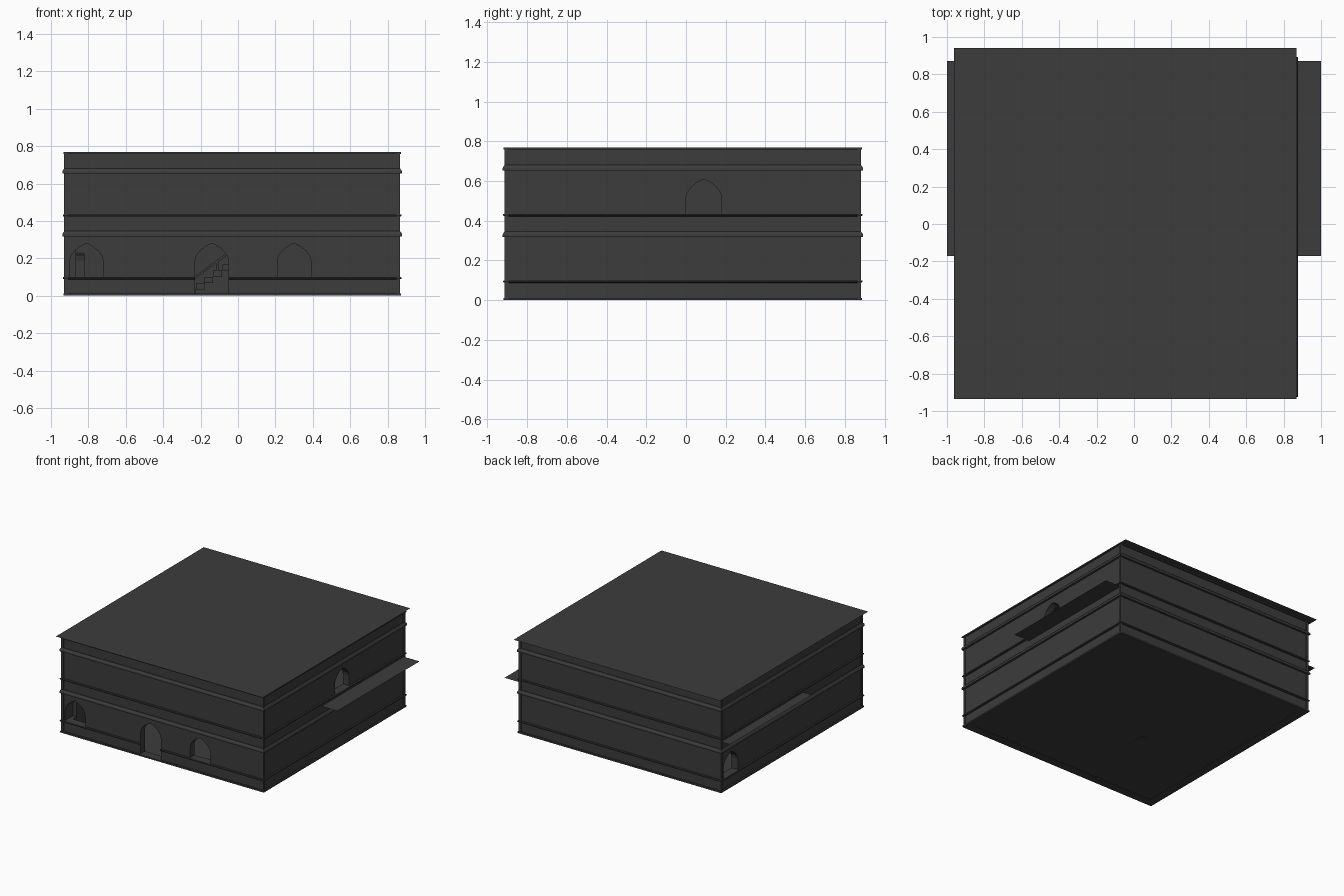
import bpy, bmesh
from mathutils import Vector

if "Cube" in bpy.data.objects:
    bpy.data.objects.remove(bpy.data.objects["Cube"])

X0, X1, Y0, Y1 = -0.922, 0.860, -0.907, 0.875   # outer wall faces
TOP, THICK, FLOOR2 = 0.768, 0.055, 0.403

stone = bpy.data.materials.new("dark_stone")
stone.diffuse_color = (0.045, 0.045, 0.045, 1)
stone.use_nodes = True
stone.node_tree.nodes["Principled BSDF"].inputs["Base Color"].default_value = stone.diffuse_color


def finish(name, bm):
    bmesh.ops.recalc_face_normals(bm, faces=bm.faces)
    me = bpy.data.meshes.new(name)
    bm.to_mesh(me)
    bm.free()
    ob = bpy.data.objects.new(name, me)
    ob.data.materials.append(stone)
    bpy.context.collection.objects.link(ob)
    return ob


def add_box(bm, a, b):
    a, b = Vector(a), Vector(b)
    for v in bmesh.ops.create_cube(bm, size=1)["verts"]:
        v.co = Vector([(a[i] + b[i]) / 2 + v.co[i] * (b[i] - a[i]) for i in range(3)])


def add_ring(bm, profile):
    """Sweep a closed (outset, z) profile around the building plan."""
    loops = [[bm.verts.new((x, y, z)) for x, y in
              ((X0 - o, Y0 - o), (X1 + o, Y0 - o), (X1 + o, Y1 + o), (X0 - o, Y1 + o))]
             for o, z in profile]
    for i, a in enumerate(loops):
        b = loops[(i + 1) % len(loops)]
        for j in range(4):
            k = (j + 1) % 4
            bm.faces.new((a[j], a[k], b[k], b[j]))


def add_prism(bm, outline, vec):
    f = bm.faces.new([bm.verts.new(p) for p in outline])
    r = bmesh.ops.extrude_face_region(bm, geom=[f], use_keep_orig=True)
    bmesh.ops.translate(bm, vec=vec, verts=[v for v in r["geom"] if isinstance(v, bmesh.types.BMVert)])


def sheet(name, x0, x1, y0, y1, z):
    bm = bmesh.new()
    bm.faces.new([bm.verts.new(p) for p in ((x0, y0, z), (x1, y0, z), (x1, y1, z), (x0, y1, z))])
    return finish(name, bm)


def arch(sill, base):
    """Pointed arch outline as (across, height) pairs."""
    half = [(0.09, sill), (0.09, base + 0.085), (0.083, base + 0.112),
            (0.065, base + 0.138), (0.038, base + 0.160), (0.014, base + 0.174)]
    return half + [(0, base + 0.18)] + [(-x, z) for x, z in reversed(half)]


# cutter for the arched openings
bm = bmesh.new()
for cx, sill in ((-0.81, 0.10), (-0.14, 0.012), (0.30, 0.10)):
    add_prism(bm, [(cx + u, Y0 - 0.05, z) for u, z in arch(sill, 0.10)], (0, 0.15, 0))
add_prism(bm, [(X0 - 0.05, 0.75 + u, z) for u, z in arch(0.10, 0.10)], (0.15, 0, 0))
add_prism(bm, [(X1 - 0.10, 0.09 + u, z) for u, z in arch(0.435, 0.43)], (0.15, 0, 0))
cutter = finish("opening_cutter", bm)
cutter.hide_render = True
cutter.display_type = 'WIRE'


def cut(ob):
    m = ob.modifiers.new("openings", 'BOOLEAN')
    m.operation, m.solver, m.object = 'DIFFERENCE', 'EXACT', cutter


# outer walls
bm = bmesh.new()
add_ring(bm, [(0, 0), (0, TOP), (-THICK, TOP), (-THICK, 0)])
cut(finish("outer_walls", bm))

# sill mouldings, one per storey
for name, z in (("lower_sill_band", 0.095), ("upper_sill_band", 0.43)):
    bm = bmesh.new()
    add_ring(bm, [(-0.004, z - 0.008), (0.012, z - 0.006), (0.015, z), (0.012, z + 0.005), (-0.004, z + 0.005)])
    ob = finish(name, bm)
    if z < 0.2:
        cut(ob)

# cornices, base strip and roof edge strip
for name, z in (("lower_cornice", 0.318), ("upper_cornice", 0.653)):
    bm = bmesh.new()
    add_ring(bm, [(-0.004, z), (0.017, z), (0.017, z + 0.012), (0.011, z + 0.022), (0.006, z + 0.028), (-0.004, z + 0.028)])
    finish(name, bm)
for name, z0, z1 in (("base_strip", 0, 0.012), ("roof_edge_strip", TOP - 0.010, TOP)):
    bm = bmesh.new()
    add_ring(bm, [(-0.004, z0), (0.012, z0), (0.012, z1), (-0.004, z1)])
    finish(name, bm)

# corner posts
bm = bmesh.new()
for x, sx in ((X0, 1), (X1, -1)):
    for y, sy in ((Y0, 1), (Y1, -1)):
        xs = sorted((x - sx * 0.007, x + sx * 0.012))
        ys = sorted((y - sy * 0.007, y + sy * 0.012))
        add_box(bm, (xs[0], ys[0], 0), (xs[1], ys[1], TOP - 0.002))
finish("corner_posts", bm)

# thin floor and roof sheets
sheet("ground_floor", X0, X1, Y0, Y1, 0.003)
sheet("upper_floor", -1.0, 1.0, -0.17, 0.872, FLOOR2)
sheet("roof", -0.962, 0.870, -0.935, 0.94, TOP)

# inner partition of the upper storey
bm = bmesh.new()
add_box(bm, (-0.345, Y0 + THICK, FLOOR2), (-0.335, -0.14, TOP))
finish("inner_partition", bm)

# staircase behind the front door, rising to the right
steps, sx0, run = 12, -0.27, 0.55
rise = FLOOR2 / steps
tread = run / steps
bm = bmesh.new()
for i in range(steps):
    x = sx0 + i * tread
    add_box(bm, (x, -0.36, i * rise), (x + tread, -0.18, (i + 1) * rise))
finish("stair_steps", bm)

# handrails and balusters
bm = bmesh.new()
for y in (-0.36, -0.19):
    add_prism(bm, [(sx0, y, 0.06), (sx0 + run, y, FLOOR2 + 0.06),
                   (sx0 + run, y, FLOOR2 + 0.075), (sx0, y, 0.075)], (0, 0.012, 0))
    for i in range(0, steps, 3):
        x = sx0 + (i + 0.5) * tread
        add_box(bm, (x - 0.005, y + 0.001, i * rise), (x + 0.005, y + 0.011, (i + 0.5) * rise + 0.065))
finish("stair_railing", bm)
